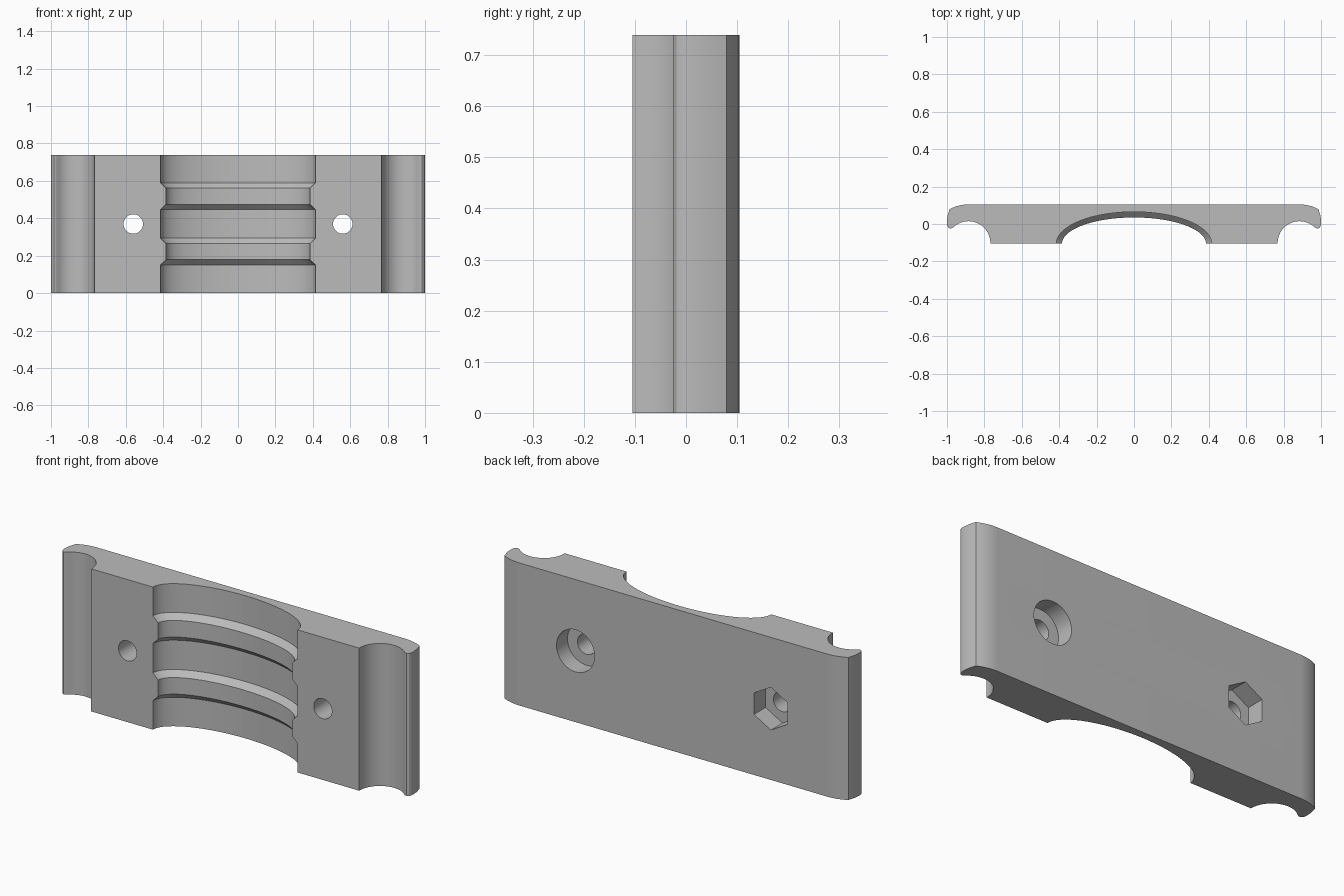
import bpy, bmesh
from math import sin, cos, pi, radians
from mathutils import Matrix

cube = bpy.data.objects.get("Cube")
if cube:
    bpy.data.objects.remove(cube)

HEIGHT, HALF_DEPTH = 0.739, 0.105
HOLE_X, HOLE_Z = 0.56, HEIGHT / 2

grey = bpy.data.materials.new("light_grey")
grey.use_nodes = True
grey.diffuse_color = (0.5, 0.5, 0.5, 1)
grey.node_tree.nodes["Principled BSDF"].inputs["Base Color"].default_value = (0.5, 0.5, 0.5, 1)


def arc(cx, cy, rx, ry, start, end, steps):
    """Points on an elliptical arc, angles in degrees."""
    angles = [radians(start + (end - start) * i / steps) for i in range(steps + 1)]
    return [(cx + rx * cos(a), cy + ry * sin(a)) for a in angles]


def make_object(name, bm):
    mesh = bpy.data.meshes.new(name)
    bmesh.ops.recalc_face_normals(bm, faces=bm.faces)
    bm.to_mesh(mesh)
    bm.free()
    mesh.materials.append(grey)
    obj = bpy.data.objects.new(name, mesh)
    bpy.context.collection.objects.link(obj)
    return obj


def section(inset):
    """Closed plan outline; inset shrinks the central arch for the ribs."""
    # Side half: hooked groove, rounded lip, outer side, rounded back corner
    side = arc(0.885, -0.102, 0.117, 0.117, 180, 46, 24)
    side += [(0.975, -0.023), (0.984, -0.024), (0.993, -0.019), (0.998, -0.01), (1, 0.002)]
    side += [(0.998, 0.04)]
    side += arc(0.88, HALF_DEPTH - 0.234, 0.234, 0.234, 63, 90, 8)
    side[0] = (side[0][0], -HALF_DEPTH)
    arch = arc(0, -HALF_DEPTH, 0.415 - inset, 0.17 - inset, 180, 0, 48)
    return arch + side + [(-x, y) for x, y in reversed(side)]


# Clamp body: outline lofted through the heights of the two ribs
levels = [(0, 0)]
for base in (0.15, 0.446):
    levels += [(base, 0), (base + 0.029, 0.03), (base + 0.115, 0.03), (base + 0.144, 0)]
levels.append((HEIGHT, 0))

bm = bmesh.new()
rings = [[bm.verts.new((x, y, z)) for x, y in section(inset)] for z, inset in levels]
for low, high in zip(rings, rings[1:]):
    for i in range(len(low)):
        j = (i + 1) % len(low)
        bm.faces.new((low[i], low[j], high[j], high[i]))
bm.faces.new(rings[0])
bm.faces.new(rings[-1])
bmesh.ops.recalc_face_normals(bm, faces=bm.faces)
body = make_object("clamp_body", bm)


def cutter(name, x, y_front, y_back, radius, sides, turn=0):
    """Prism along y used to cut a hole."""
    bm = bmesh.new()
    place = (Matrix.Translation((x, (y_front + y_back) / 2, HOLE_Z))
             @ Matrix.Rotation(pi / 2, 4, 'X') @ Matrix.Rotation(turn, 4, 'Z'))
    bmesh.ops.create_cone(bm, cap_ends=True, segments=sides, radius1=radius,
                          radius2=radius, depth=y_back - y_front, matrix=place)
    obj = make_object(name, bm)
    obj.hide_render = True
    return obj


# Bolt holes, round bolt head recess and hexagonal nut recess
# (a cone's first corner lies on its local y axis, which stands upright here)
cutters = [
    cutter("left_bolt_hole_cutter", HOLE_X, -0.3, 0.3, 0.052, 40),
    cutter("right_bolt_hole_cutter", -HOLE_X, -0.3, 0.3, 0.052, 40),
    cutter("bolt_head_recess_cutter", HOLE_X, 0.015, 0.3, 0.109, 48),
    cutter("nut_recess_cutter", -HOLE_X, 0.01, 0.3, 0.111, 6),
]
# Stand the nut recess on a corner whatever the primitive's start angle
hexagon = cutters[-1].data
if max(v.co.z for v in hexagon.vertices) - HOLE_Z < 0.105:
    spin = (Matrix.Translation((-HOLE_X, 0, HOLE_Z)) @ Matrix.Rotation(pi / 6, 4, 'Y')
            @ Matrix.Translation((HOLE_X, 0, -HOLE_Z)))
    hexagon.transform(spin)

bpy.ops.object.select_all(action='DESELECT')
body.select_set(True)
bpy.context.view_layer.objects.active = body
for tool in cutters:
    cut = body.modifiers.new(tool.name, 'BOOLEAN')
    cut.operation, cut.solver, cut.object = 'DIFFERENCE', 'EXACT', tool
    bpy.ops.object.modifier_apply(modifier=cut.name)
    bpy.data.objects.remove(tool)

bpy.ops.object.shade_smooth_by_angle(angle=radians(24))
